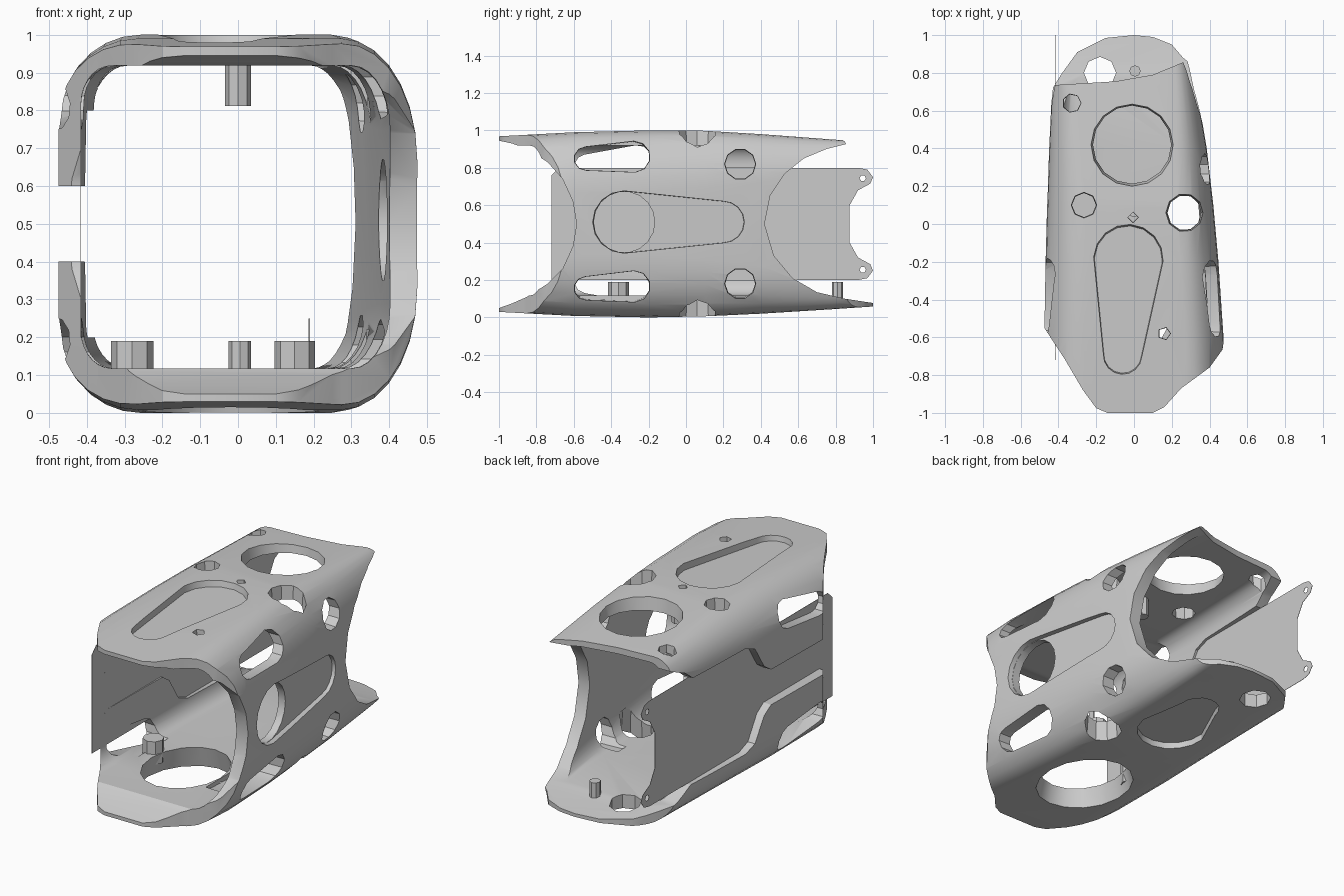
import bpy, bmesh
from math import cos, sin, pi, radians, atan2

if "Cube" in bpy.data.objects:
    bpy.data.objects.remove(bpy.data.objects["Cube"])


def finish(name, bm):
    bmesh.ops.recalc_face_normals(bm, faces=bm.faces)
    me = bpy.data.meshes.new(name)
    bm.to_mesh(me)
    bm.free()
    ob = bpy.data.objects.new(name, me)
    bpy.context.collection.objects.link(ob)
    return ob


def skin(name, rings):
    """Closed solid through a list of rings with equal point counts."""
    bm = bmesh.new()
    vs = [[bm.verts.new(p) for p in r] for r in rings]
    n = len(vs[0])
    for a, b in zip(vs, vs[1:]):
        for i in range(n):
            bm.faces.new((a[i], a[(i + 1) % n], b[(i + 1) % n], b[i]))
    bm.faces.new(vs[0])
    bm.faces.new(vs[-1][::-1])
    return finish(name, bm)


def prism(name, axis, pts, a, b, grow=1.0):
    """Extrude a profile along x (y,z points) or z (x,y points); a may depend on the point."""
    cu = sum(p[0] for p in pts) / len(pts)
    cv = sum(p[1] for p in pts) / len(pts)
    big = [(cu + (u - cu) * grow, cv + (v - cv) * grow) for u, v in pts]
    put = (lambda u, v, w: (w, u, v)) if axis == 'x' else (lambda u, v, w: (u, v, w))
    lo = a if callable(a) else (lambda u, v: a)
    return skin(name, [[put(u, v, lo(u, v)) for u, v in pts], [put(u, v, b) for u, v in big]])


def circle(u, v, r, n=14, ry=None):
    return [(u + r * cos(2 * pi * i / n), v + (ry or r) * sin(2 * pi * i / n)) for i in range(n)]


def capsule(u1, v1, r1, u2, v2, r2, n=8):
    """Outline round two circles."""
    d = atan2(v2 - v1, u2 - u1)
    out = [(u2 + r2 * cos(d + t), v2 + r2 * sin(d + t)) for t in [-pi / 2 + pi * i / n for i in range(n + 1)]]
    return out + [(u1 + r1 * cos(d + t), v1 + r1 * sin(d + t)) for t in [pi / 2 + pi * i / n for i in range(n + 1)]]


def boolean(ob, cutter, op='DIFFERENCE'):
    m = ob.modifiers.new('cut', 'BOOLEAN')
    m.operation, m.solver, m.object = op, 'EXACT', cutter
    dg = bpy.context.evaluated_depsgraph_get()
    dg.update()
    me = bpy.data.meshes.new_from_object(ob.evaluated_get(dg))
    ob.modifiers.clear()
    ob.data = me
    bpy.data.objects.remove(cutter)


def smooth(ob, angle=28):
    bpy.ops.object.select_all(action='DESELECT')
    ob.select_set(True)
    bpy.context.view_layer.objects.active = ob
    bpy.ops.object.shade_smooth_by_angle(angle=radians(angle))


# Tapered tube: y, left x, right x, bottom z, top z, corner size
STATIONS = [(-1.1, -.475, .475, .035, .963, 1), (-.6, -.475, .474, .008, .99, 1), (-.2, -.468, .447, 0, 1, 1),
            (.1, -.46, .42, .006, .998, .95), (.4, -.449, .385, .02, .98, .8), (.8, -.43, .318, .045, .95, .5),
            (1.1, -.41, .28, .065, .93, .4)]


def section(y, l, r, b, t, left, right, n=8):
    """Rounded rectangle with separate (rx, rz) for left and right corners."""
    out = []
    for k, (sx, sz) in enumerate(((1, 1), (-1, 1), (-1, -1), (1, -1))):
        rx, rz = right if sx > 0 else left
        cx = (r - rx) if sx > 0 else (l + rx)
        cz = (t - rz) if sz > 0 else (b + rz)
        for i in range(n):
            a = (k + i / (n - 1)) * pi / 2
            out.append((cx + rx * cos(a), y, cz + rz * sin(a)))
    return out


shell = skin('shell', [section(y, l, r, b, t, (.21 * c, .22 * c), (.2 * c, .32 * c))
                       for y, l, r, b, t, c in STATIONS])
# Inner space has a level floor and ceiling
cavity = skin('cavity', [section(y * 1.02, l + .06, r - .072, .118, .918, (.08, .1), (.1 * c, .17 * c))
                         for y, l, r, b, t, c in STATIONS])
boolean(shell, cavity)

# Plan outline: pointed nose and rounded tail
plan = [(-.6, -.48), (-.475, -.55), (-.37, -.71), (-.27, -.88), (-.2, -.975), (-.14, -1), (.1, -1),
        (.16, -.97), (.25, -.87), (.4, -.76), (.465, -.67), (.6, -.5), (.6, .7), (.31, .84), (.26, .88),
        (.2, .95), (.1, .99), (0, 1), (-.15, .985), (-.3, .91), (-.38, .8), (-.43, .72), (-.6, .6)]
boolean(shell, prism('plan', 'z', plan, -.5, 1.5), 'INTERSECT')
tail = [(-.7, .735), (-.43, .735), (-.1, .755), (.1, .79), (.27, .86), (.7, .86), (.7, 1.3), (-.7, 1.3)]
boolean(shell, prism('roof_tail', 'z', tail, .5, 1.5))

# Scalloped wall ends, front and back
front = [(-1.3, .045), (-1.0, .05), (-.93, .075), (-.85, .11), (-.74, .18), (-.66, .26), (-.605, .38), (-.585, .5),
         (-.605, .62), (-.66, .74), (-.74, .83), (-.85, .9), (-.93, .93), (-1.0, .945), (-1.3, .95)]
back = [(1.3, .07), (1.0, .077), (.85, .1), (.7, .135), (.57, .21), (.47, .33), (.42, .5), (.45, .65),
        (.53, .77), (.63, .85), (.75, .9), (.86, .928), (1.3, .935)]
for p in (front, back):
    boolean(shell, prism('scallop', 'x', p, -1, 1))

# Open left side with a stepped edge
step = [(1.3, .8), (.12, .8), (.04, .77), (-.04, .64), (-.1, .6), (-1.3, .6)]
boolean(shell, prism('left_opening', 'x', step + [(y, 1 - z) for y, z in step[::-1]], -1, -.31))

# Side slots through both walls, and round side holes
for up in (0, 1):
    z = .86 if up else .165
    boolean(shell, prism('slot', 'x', capsule(-.53, z - .01, .06, -.28, z, .08, 5), .2, .6, 1.08))
    boolean(shell, prism('slot', 'x', capsule(-.53, .5 + (.31 if up else -.31), .06, -.26, .5 + (.35 if up else -.35), .07, 5), -.3, -.6, 1.08))
    boolean(shell, prism('side_hole', 'x', circle(.29, .82 if up else .18, .075, 10), .2, .6, 1.25))

# Right wall: tapered recess and round opening
boolean(shell, prism('side_recess', 'x', capsule(-.33, .51, .165, .2, .51, .11),
                     lambda y, z: .428 - .082 * (y + .33), .6, 1.06))
boolean(shell, prism('side_window', 'x', circle(-.33, .51, .163, 18), .2, .7))

# Roof openings and teardrop recess
for x, y, r, n in ((-.01, .42, .195, 16), (-.265, .1, .06, 8), (-.33, .64, .045, 7),
                   (.16, -.58, .03, 5), (-.005, .035, .025, 4)):
    boolean(shell, prism('roof_hole', 'z', circle(x, y, r, n), .85, 1.05, 1.18))
boolean(shell, prism('roof_recess', 'z', capsule(-.03, -.19, .18, -.06, -.69, .1),
                     lambda x, y: .966 + .02 * y, 1.1, 1.08))

# Matching corner holes in roof and floor
boolean(shell, prism('corner_hole', 'z', circle(.27, .06, .085, 10), .78, 1.06, 1.25))
boolean(shell, prism('corner_hole', 'z', circle(.27, .06, .085, 10), .22, -.06, 1.25))

# Floor openings and recess
boolean(shell, prism('floor_window', 'z', circle(-.02, -.44, .21, 16, .26), .15, -.05, 1.18))
boolean(shell, prism('floor_hole', 'z', circle(-.18, .8, .085, 8), .3, -.2))
boolean(shell, prism('floor_recess', 'z', capsule(-.02, .3, .19, 0, .54, .11),
                     lambda x, y: .035 + .05 * y, -.2, 1.05))
smooth(shell)

# Side plate with a two-eared tail
half = [(-.72, .2), (.92, .2), (.97, .21), (1.0, .25), (.985, .285), (.92, .32), (.875, .4)]
plate = prism('side_plate', 'x', half + [(y, 1 - z) for y, z in half[:0:-1]] + [(-.68, .8), (-.72, .76)], -.417, -.415)
for z in (.255, .745):
    boolean(plate, prism('ear_hole', 'x', circle(.945, z, .017, 6), -.5, -.3))

# Mounting posts
for name, x, y, r, a, b in (('rear_post', .005, .81, .03, .07, .19), ('roof_post', 0, .07, .034, .812, .93),
                            ('floor_boss_left', -.28, -.36, .056, .06, .19), ('floor_boss_right', .15, -.13, .053, .05, .19)):
    smooth(prism(name, 'z', circle(x, y, r, 8), a, b))
prism('locating_fin', 'z', [(.186, -.15), (.191, -.15), (.191, -.11), (.186, -.11)], .1, .25)
